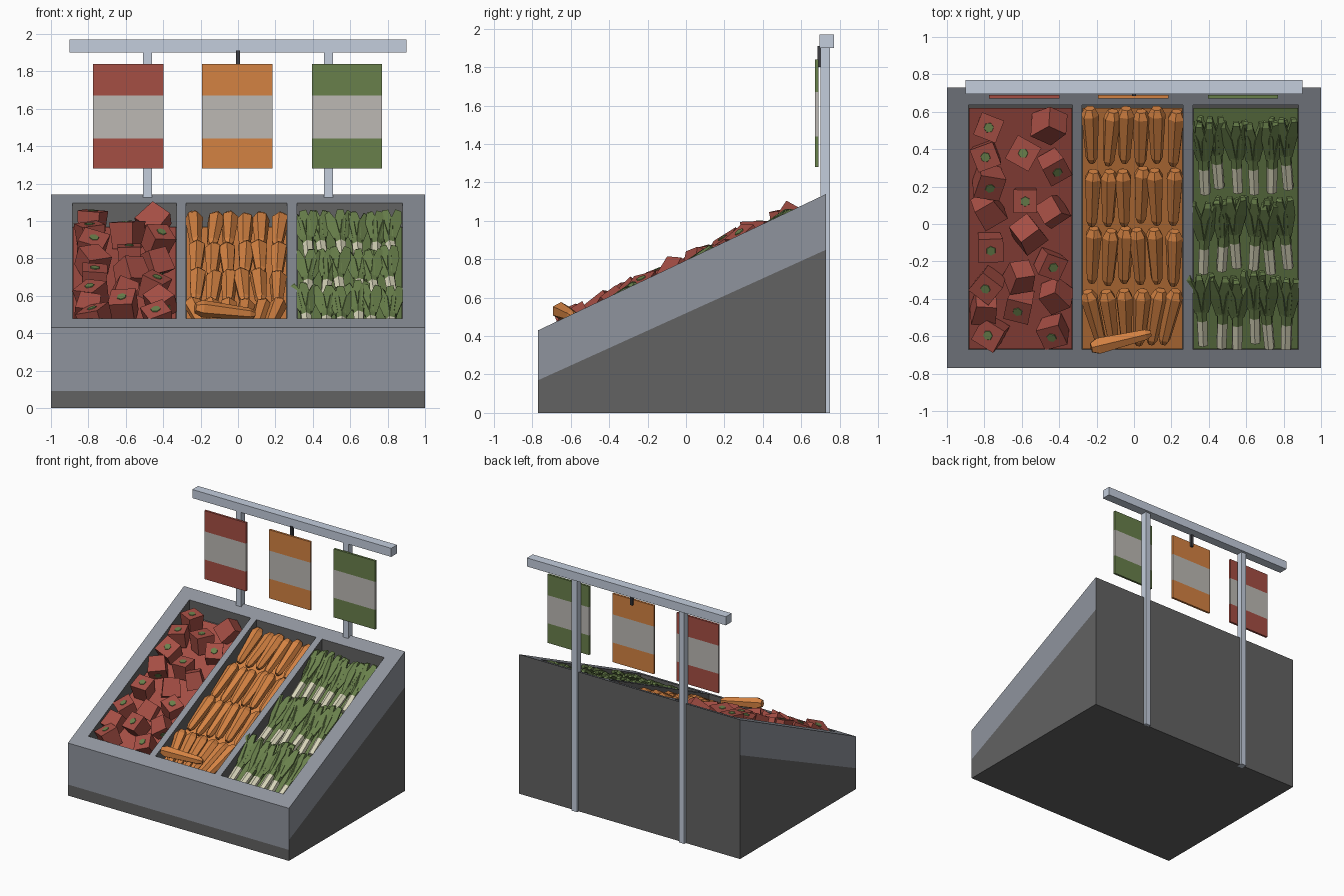
import bpy, bmesh, math, random
from mathutils import Matrix, Vector, Euler

if "Cube" in bpy.data.objects:
    bpy.data.objects.remove(bpy.data.objects["Cube"])

random.seed(4)
R = random.uniform


def mat(name, r, g, b):
    lin = [((c / 255 + 0.055) / 1.055) ** 2.4 for c in (r, g, b)]
    m = bpy.data.materials.new(name)
    m.diffuse_color = (*lin, 1)
    m.use_nodes = True
    m.node_tree.nodes["Principled BSDF"].inputs["Base Color"].default_value = m.diffuse_color
    return m


BODY = mat("body grey", 143, 148, 157)
DARK = mat("dark grey", 98, 98, 98)
STEEL = mat("pale steel", 195, 205, 220)
RED = mat("root red", 165, 78, 68)
ORANGE = mat("carrot orange", 212, 130, 66)
GREEN = mat("leaf green", 105, 128, 75)
PALE = mat("sign pale grey", 188, 185, 180)
CREAM = mat("stalk cream", 215, 212, 185)
HOOK = mat("hook black", 60, 60, 65)

SLOPE = 0.71 / 1.5
ANGLE = math.atan(SLOPE)
YF, YB = -0.77, 0.73


def rim(y):
    return 0.43 + SLOPE * (y - YF)


def finish(bm, name, *mats):
    bmesh.ops.recalc_face_normals(bm, faces=bm.faces)
    me = bpy.data.meshes.new(name)
    bm.to_mesh(me)
    bm.free()
    for m in mats:
        me.materials.append(m)
    ob = bpy.data.objects.new(name, me)
    bpy.context.collection.objects.link(ob)
    return ob


def add_prism(bm, profile, x0, x1, mi=0):
    """Extrude a (y, z) outline from x0 to x1."""
    a = [bm.verts.new((x0, y, z)) for y, z in profile]
    b = [bm.verts.new((x1, y, z)) for y, z in profile]
    n = len(a)
    faces = [bm.faces.new(a), bm.faces.new(b[::-1])]
    faces += [bm.faces.new((a[i], b[i], b[(i + 1) % n], a[(i + 1) % n])) for i in range(n)]
    for f in faces:
        f.material_index = mi


def rect(y0, y1, z0, z1):
    return [(y0, z0), (y1, z0), (y1, z1), (y0, z1)]


def box(name, m, x0, x1, y0, y1, z0, z1):
    bm = bmesh.new()
    add_prism(bm, rect(y0, y1, z0, z1), x0, x1)
    return finish(bm, name, m)


def add_loft(bm, M, sections, n, mats=None):
    """Rings of n points along local y; each section is (t, width, height, z)."""
    rings = []
    for t, w, h, z in sections:
        k = 0.5 / math.cos(math.pi / n)
        rings.append([bm.verts.new(M @ Vector((
            k * w * math.cos((i + 0.5) * math.tau / n), t,
            z + k * h * math.sin((i + 0.5) * math.tau / n)))) for i in range(n)])
    bm.faces.new(rings[0]).material_index = mats[0] if mats else 0
    bm.faces.new(rings[-1]).material_index = mats[-1] if mats else 0
    for s, (a, b) in enumerate(zip(rings, rings[1:])):
        for i in range(n):
            j = (i + 1) % n
            bm.faces.new((a[i], a[j], b[j], b[i])).material_index = mats[s] if mats else 0


def on_slope(x, y, h, yaw=0, pitch=0, roll=0):
    """Frame lying on the bin floor, local y pointing up the slope."""
    return (Matrix.Translation((x, y, rim(y) - 0.12 + h)) @ Matrix.Rotation(ANGLE, 4, 'X')
            @ Euler((pitch, roll, yaw)).to_matrix().to_4x4())


# stand body: wedge, two-tone sides and front
bm = bmesh.new()
add_prism(bm, [(YF, 0), (YB, 0), (YB, rim(YB)), (YF, rim(YF))], -1, 1)
bmesh.ops.recalc_face_normals(bm, faces=bm.faces)


def cut(test, co, no):
    fs = [f for f in bm.faces if test(f.normal)]
    geom = set(fs) | {e for f in fs for e in f.edges} | {v for f in fs for v in f.verts}
    bmesh.ops.bisect_plane(bm, geom=list(geom), plane_co=co, plane_no=no)


cut(lambda n: abs(n.x) > 0.9, (0, YF, 0.17), (0, -0.68, 1.5))
cut(lambda n: n.y < -0.9, (0, YF, 0.09), (0, 0, 1))
for f in bm.faces:
    c, n = f.calc_center_median(), f.normal
    if abs(n.x) > 0.9:
        f.material_index = int(c.z < 0.17 + (c.y - YF) * 0.68 / 1.5)
    elif n.y < -0.9:
        f.material_index = int(c.z < 0.09)
    else:
        f.material_index = int(n.z < 0.5)
body = finish(bm, "stand_body", BODY, DARK)

# three wells cut into the sloped top, each with a coloured floor
WELLS = [(-0.885, -0.33, RED), (-0.278, 0.262, ORANGE), (0.315, 0.88, GREEN)]
bm = bmesh.new()
for x0, x1, m in WELLS:
    add_prism(bm, [(-0.67, rim(-0.67) - 0.13), (0.635, rim(0.635) - 0.13),
                   (0.635, rim(0.635) + 0.3), (-0.67, rim(-0.67) + 0.3)], x0, x1, 1)
cutter = finish(bm, "well_cutter", BODY, DARK)
cutter.hide_render = True
mod = body.modifiers.new("wells", 'BOOLEAN')
mod.operation, mod.object, mod.solver = 'DIFFERENCE', cutter, 'EXACT'
bpy.context.view_layer.objects.active = body
bpy.ops.object.modifier_apply(modifier=mod.name)
bpy.data.objects.remove(cutter)
for (x0, x1, m), nm in zip(WELLS, ("beet", "carrot", "leek")):
    bm = bmesh.new()
    add_prism(bm, [(-0.668, rim(-0.668) - 0.129), (0.62, rim(0.62) - 0.129),
                   (0.62, rim(0.62) - 0.12), (-0.668, rim(-0.668) - 0.12)], x0 + 0.002, x1 - 0.002)
    finish(bm, nm + "_floor", m)

# posts, beam and hanging signs
for s, nm in ((-1, "left"), (1, "right")):
    box(nm + "_post", STEEL, s * 0.485 - 0.024, s * 0.485 + 0.024, 0.70, 0.75, 0, 1.91)
box("top_beam", STEEL, -0.9, 0.9, 0.695, 0.77, 1.9, 1.97)
box("sign_hook", HOOK, -0.01, 0.01, 0.685, 0.71, 1.8, 1.91)
for x, m, nm in ((-0.587, RED, "red"), (-0.004, ORANGE, "orange"), (0.583, GREEN, "green")):
    bm = bmesh.new()
    for z0, z1, mi in ((1.28, 1.44, 0), (1.44, 1.67, 1), (1.67, 1.84, 0)):
        add_prism(bm, rect(0.672, 0.69, z0, z1), x - 0.188, x + 0.188, mi)
    finish(bm, nm + "_sign", m, PALE)

# beets: tumbled blocks, some showing a green crown patch (last value 1)
BEETS = [(-.78, .52, 1), (-.45, .53, 0), (-.79, .37, 1), (-.59, .38, 1), (-.43, .31, 1),
         (-.78, .23, 1), (-.78, .08, 0), (-.58, .13, 1), (-.44, .07, 0), (-.57, -.05, 0),
         (-.77, -.12, 1), (-.45, -.21, 1), (-.78, -.32, 1), (-.61, -.28, 0), (-.80, -.45, 0),
         (-.61, -.43, 1), (-.42, -.38, 0), (-.43, -.57, 1), (-.76, -.58, 1)]
bm = bmesh.new()
for x, y, up in BEETS:
    M = on_slope(x, y, 0.07, R(-0.7, 0.7), R(-0.45, 0.45) + (0 if up else 2.2), R(-0.4, 0.4))
    M = M @ Matrix.Rotation(math.pi / 2, 4, 'X')
    s = R(0.125, 0.145)
    add_loft(bm, M, [(-s / 2, s * 0.85, s * 0.85, 0), (s / 2, s, s, 0)], 4)
    n0 = len(bm.faces)
    add_loft(bm, M, [(s / 2 - 0.004, 0.05, 0.05, 0), (s / 2 + 0.004, 0.045, 0.045, 0)], 6, [1])
    bm.faces.ensure_lookup_table()
    for f in bm.faces[n0:]:
        f.material_index = 1
finish(bm, "beets", RED, GREEN)

# carrots: four rows of tapered rods and one loose on top
CARROT = [(0, 0.03, 0.03, 0), (0.03, 0.055, 0.055, 0), (0.29, 0.085, 0.08, 0), (0.33, 0.05, 0.05, 0)]
bm = bmesh.new()
for row, y in enumerate((0.32, 0.0, -0.32, -0.65)):
    for i in range(6):
        u = i - 2.5
        fan = -0.09 * u if row == 3 else R(-0.07, 0.07)
        x = -0.008 + u * (0.066 if row == 3 else 0.087)
        add_loft(bm, on_slope(x, y + R(-.01, .01), 0.035 + R(0, .012), fan, 0.06, R(-.4, .4)), CARROT, 6)
a, b = Vector((0.09, -0.585, 0.50)), Vector((-0.225, -0.66, 0.535))
add_loft(bm, Matrix.Translation(a) @ (b - a).to_track_quat('Y', 'Z').to_matrix().to_4x4(), CARROT, 6)
finish(bm, "carrots", ORANGE)

# leeks: three rows, cream foot, green stalk and fanned leaves
bm = bmesh.new()
for y in (0.18, -0.245, -0.65):
    for i in range(6):
        x = 0.375 + i * 0.089 + R(-0.008, 0.008)
        M = on_slope(x, y + R(-.02, .02), 0.035 + R(0, .015), R(-0.08, 0.08), 0.06, R(-.3, .3))
        add_loft(bm, M, [(0, .05, .05, 0), (.15, .054, .05, 0), (.27, .06, .05, 0)], 6, [0, 1])
        for k in (-1, 0, 1):
            L = Matrix.Translation((k * 0.012, 0.2, 0.004)) @ Euler((0.06 + 0.04 * (k == 0), k * 0.5, -k * 0.13 + R(-.05, .05))).to_matrix().to_4x4()
            add_loft(bm, M @ L, [(0, .04, .03, 0), (.14, .065, .026, .012),
                                 (.22 + R(0, .02), .035, .02, .02), (.25, .028, .016, .01)], 4, [1, 1, 1])
finish(bm, "leeks", CREAM, GREEN)
